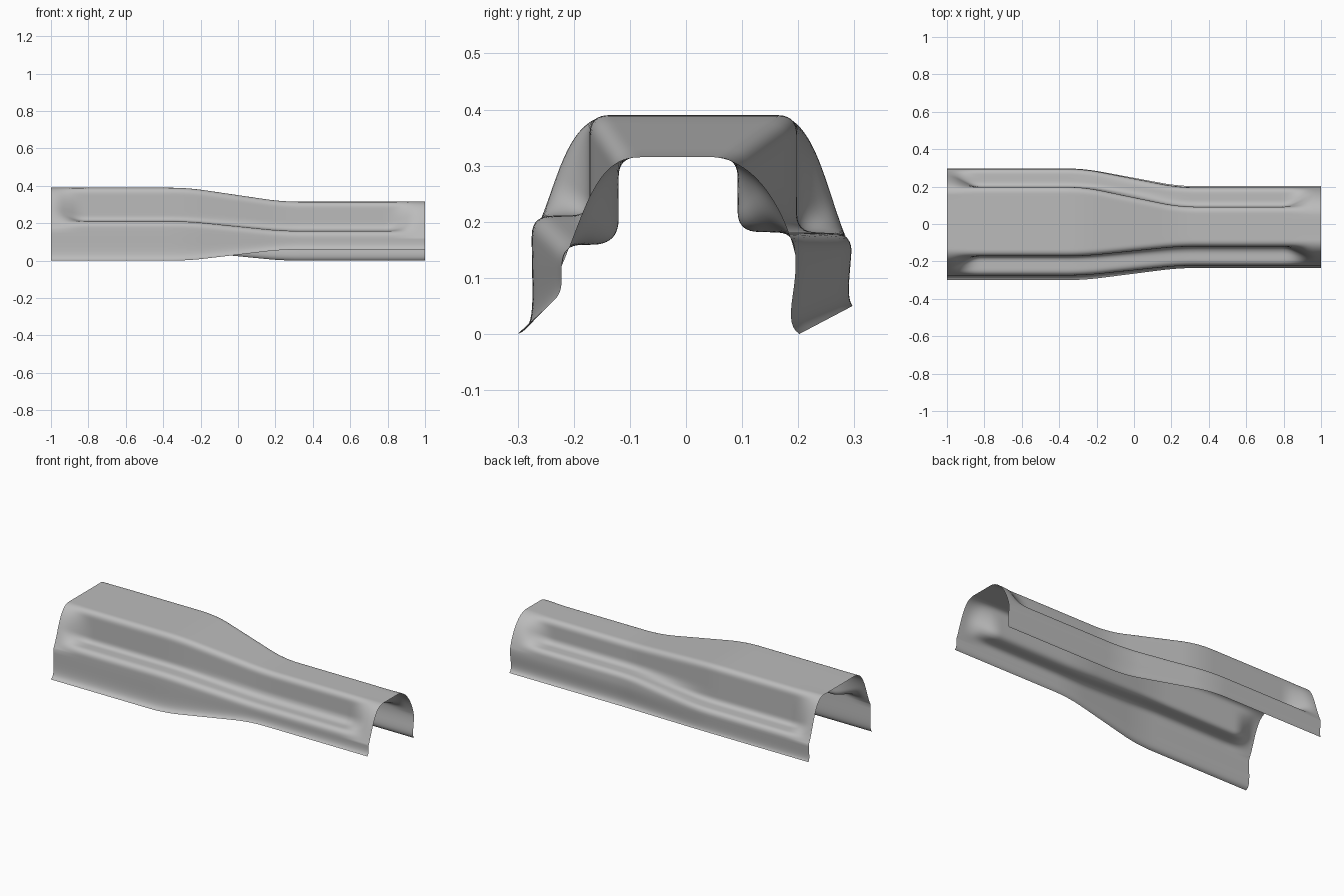
import bpy
import bmesh
from mathutils import Vector

cube = bpy.data.objects.get("Cube")
if cube:
    bpy.data.objects.remove(cube)


def bezier(points, steps):
    """Sample a cubic curve from its four control points."""
    a, b, c, d = points
    result = []
    for i in range(steps + 1):
        t = i / steps
        s = 1 - t
        result.append(a * s**3 + b * 3 * s * s * t + c * 3 * s * t * t + d * t**3)
    return result


def filleted(points, trims, steps=8):
    """Polyline with every inner corner rounded off."""
    path = [points[0]]
    for before, corner, after, trim in zip(points, points[1:], points[2:], trims):
        start = corner + (before - corner).normalized() * trim
        end = corner + (after - corner).normalized() * trim
        for i in range(steps + 1):
            t = i / steps
            path.append(start * (1 - t)**2 + corner * 2 * t * (1 - t) + end * t * t)
    path.append(points[-1])
    return path


def resample(path, count):
    """Spread count + 1 points evenly along a path."""
    lengths = [0.0]
    for p, q in zip(path, path[1:]):
        lengths.append(lengths[-1] + (q - p).length)
    result, k = [], 0
    for i in range(count + 1):
        target = lengths[-1] * i / count
        while k < len(path) - 2 and lengths[k + 1] < target:
            k += 1
        span = max(lengths[k + 1] - lengths[k], 1e-6)
        result.append(path[k].lerp(path[k + 1], (target - lengths[k]) / span))
    return result


def ramp(x, start, end, rounding):
    """Straight ramp from 0 to 1 with softened ends."""
    total = 0
    for i in range(-5, 6):
        t = (x + rounding * i / 5 - start) / (end - start)
        total += min(max(t, 0), 1)
    return total / 11


def side(crown, corners, trims, dome_handles, wall, hem):
    """Half profile from the flat top down to the hem: (plain, grooved, skirt)."""
    crown, wall = Vector(crown), Vector(wall)
    corners = [Vector(p) for p in corners]
    handles = [Vector(p) for p in dome_handles]
    plain = resample(bezier([crown, *handles, wall], 40), 44)
    grooved = resample(filleted([crown, *corners, wall], trims), 44)
    skirt = bezier([wall] + [Vector(p) for p in hem], 12)[1:]
    return plain, grooved, skirt


# Half profiles (y, z) of the wide and narrow ends
wide_front = side((-.13, .39), [(-.172, .39), (-.172, .212), (-.275, .21)],
                  (.035, .03, .035), [(-.22, .39), (-.23, .25)], (-.275, .17),
                  [(-.275, .06), (-.265, .01), (-.3, 0)])
wide_back = side((.15, .39), [(.198, .39), (.198, .183), (.292, .178)],
                 (.035, .03, .025), [(.235, .4), (.25, .24)], (.295, .15),
                 [(.292, .1), (.285, .065), (.297, .05)])
narrow_front = side((-.08, .315), [(-.12, .315), (-.12, .16), (-.222, .158)],
                    (.035, .045, .035), [(-.16, .32), (-.18, .22)], (-.222, .12),
                    [(-.222, .1), (-.218, .075), (-.235, .06)])
narrow_back = side((.05, .315), [(.092, .315), (.092, .183), (.193, .18)],
                   (.035, .035, .03), [(.13, .31), (.18, .21)], (.195, .14),
                   [(.2, .08), (.17, .02), (.202, 0)])


def half(wide, narrow, taper, groove):
    def pressed(s):
        return [p.lerp(q, groove) for p, q in zip(s[0], s[1])] + s[2]
    return [p.lerp(q, taper) for p, q in zip(pressed(wide), pressed(narrow))]


# Pressed channel cover, lofted along its length
bm = bmesh.new()
rows = []
stations = 140
for i in range(stations + 1):
    x = -1 + 2 * i / stations
    taper = ramp(x, -.27, .24, .09)
    groove = ramp(x, -.97, -.85, .03) * (1 - ramp(x, .82, .94, .03))
    front = half(wide_front, narrow_front, taper, groove)
    back = half(wide_back, narrow_back, taper, groove)
    flat = [front[0].lerp(back[0], k / 6) for k in range(1, 6)]
    profile = front[::-1] + flat + back
    rows.append([bm.verts.new((x, p.x, p.y)) for p in profile])
for a, b in zip(rows, rows[1:]):
    for k in range(len(a) - 1):
        bm.faces.new((a[k], b[k], b[k + 1], a[k + 1]))

mesh = bpy.data.meshes.new("channel_cover")
bm.to_mesh(mesh)
bm.free()
cover = bpy.data.objects.new("channel_cover", mesh)
bpy.context.scene.collection.objects.link(cover)

# Plain grey sheet metal
grey = bpy.data.materials.new("sheet_grey")
grey.use_nodes = True
colour = (.5, .5, .5, 1)
grey.diffuse_color = colour
grey.node_tree.nodes["Principled BSDF"].inputs["Base Color"].default_value = colour
mesh.materials.append(grey)

# Smooth shading
mesh.polygons.foreach_set("use_smooth", [True] * len(mesh.polygons))
